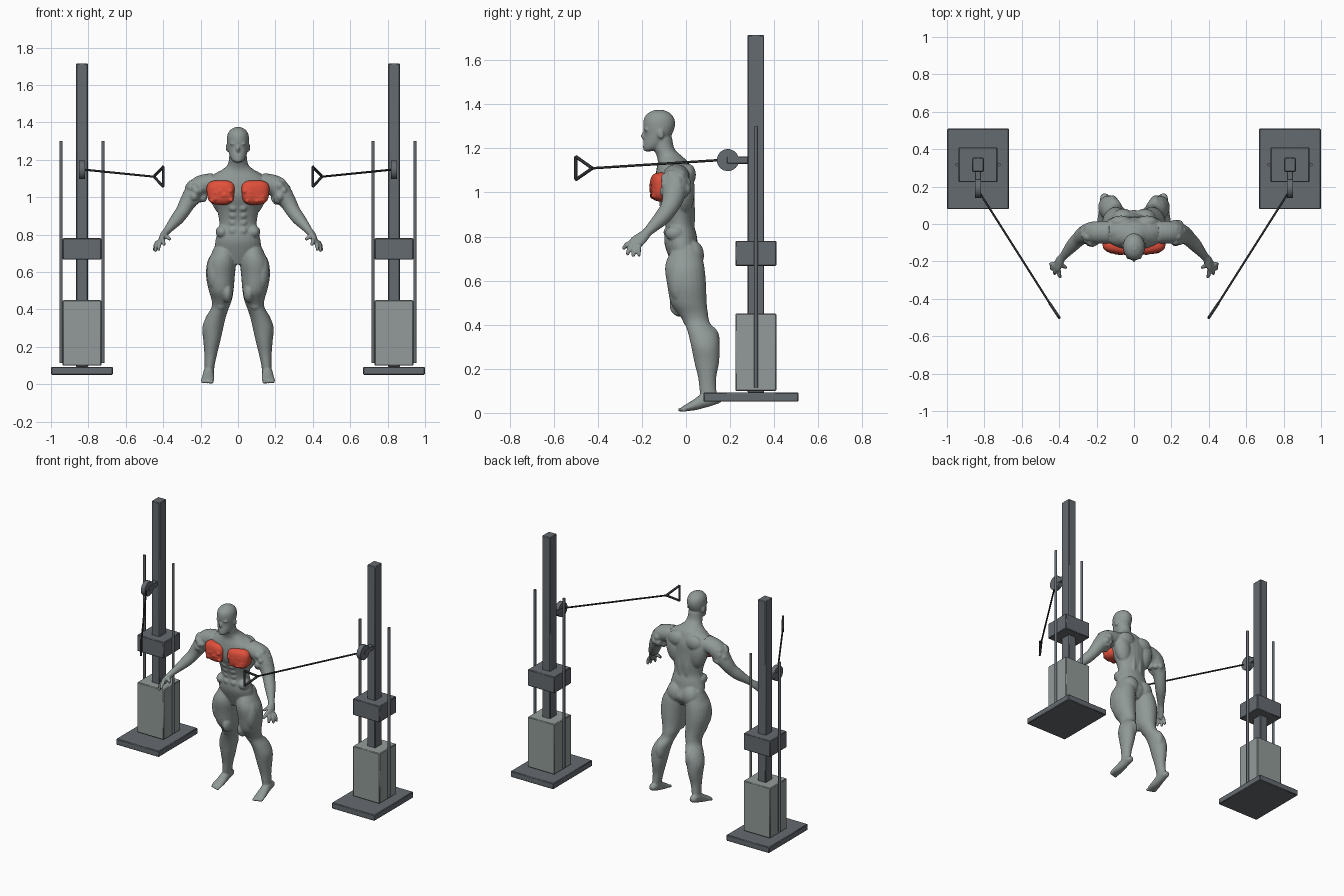
import bpy, bmesh, math, random
from mathutils import Vector, Matrix, Euler

cube = bpy.data.objects.get("Cube")
if cube:
    bpy.data.objects.remove(cube, do_unlink=True)
random.seed(4)


def material(name, rgb):
    m = bpy.data.materials.new(name)
    m.use_nodes = True
    m.diffuse_color = (*rgb, 1)
    m.node_tree.nodes["Principled BSDF"].inputs["Base Color"].default_value = (*rgb, 1)
    return m


SKIN = material("grey skin", (0.28, 0.32, 0.31))
STACK = material("pale weight grey", (0.29, 0.33, 0.32))
FRAME = material("steel grey", (0.13, 0.145, 0.16))
CABLE = material("dark cable", (0.025, 0.028, 0.032))
RED = material("muscle red", (0.75, 0.08, 0.045))


def finish(name, bm, mat):
    mesh = bpy.data.meshes.new(name)
    bm.to_mesh(mesh)
    bm.free()
    mesh.materials.append(mat)
    mesh.shade_smooth()
    mesh.set_sharp_from_angle(angle=0.6)
    ob = bpy.data.objects.new(name, mesh)
    bpy.context.collection.objects.link(ob)
    return ob


def fuse(ob, voxel, passes):
    r = ob.modifiers.new("fuse", 'REMESH')
    r.mode = 'VOXEL'
    r.voxel_size = voxel
    r.use_smooth_shade = True
    s = ob.modifiers.new("soften", 'SMOOTH')
    s.factor = 0.5
    s.iterations = passes


def box(name, center, size, mat, bevel=0.004):
    bm = bmesh.new()
    bmesh.ops.create_cube(bm, size=1, matrix=Matrix.LocRotScale(Vector(center), None, Vector(size)))
    ob = finish(name, bm, mat)
    b = ob.modifiers.new("edge", 'BEVEL')
    b.width, b.segments = bevel, 1


def rod(bm, a, b, radius, sides=12):
    a, b = Vector(a), Vector(b)
    rot = (b - a).to_track_quat('Z', 'Y')
    bmesh.ops.create_cone(bm, cap_ends=True, segments=sides, radius1=radius, radius2=radius,
                          depth=(b - a).length, matrix=Matrix.LocRotScale((a + b) / 2, rot, None))


def blob(bm, s, loc, size, rot=(0, 0, 0)):
    """Ellipsoid; s mirrors it across x."""
    mat = Matrix.LocRotScale(Vector(loc), Euler(rot), Vector(size))
    bmesh.ops.create_uvsphere(bm, u_segments=20, v_segments=12, radius=1,
                              matrix=Matrix.Diagonal((s, 1, 1, 1)) @ mat)


def loft(bm, s, rings, level=True, ref=(0, 1, 0), sides=24, steps=4):
    """Smooth tube through (x, y, z, half width, half depth) rings."""
    keys = [Vector(r) for r in rings]
    keys = [keys[0]] + keys + [keys[-1]]
    path = []
    for i in range(1, len(keys) - 2):
        a, b, c, d = keys[i - 1:i + 3]
        for k in range(steps):
            t = k / steps
            path.append(0.5 * (2 * b + (c - a) * t + (2 * a - 5 * b + 4 * c - d) * t ** 2
                               + (3 * b - a - 3 * c + d) * t ** 3))
    path.append(keys[-1])
    prev = None
    for i, p in enumerate(path):
        lo, hi = path[max(i - 1, 0)], path[min(i + 1, len(path) - 1)]
        axis = Vector((0, 0, 1)) if level else (Vector(hi[:3]) - Vector(lo[:3])).normalized()
        u = Vector(ref).cross(axis).normalized()
        v = axis.cross(u)
        ring = []
        for k in range(sides):
            ang = math.tau * k / sides
            q = Vector(p[:3]) + u * p[3] * math.cos(ang) + v * p[4] * math.sin(ang)
            ring.append(bm.verts.new((q.x * s, q.y, q.z)))
        if prev:
            for k in range(sides):
                n = (k + 1) % sides
                bm.faces.new((prev[k], prev[n], ring[n], ring[k]))
        else:
            bm.faces.new(ring[::-1])
        prev = ring
    bm.faces.new(prev)


# Cable machine, one tower per side
for s, side in ((1, "left"), (-1, "right")):
    cx, cy = s * 0.834, 0.317
    box(side + "_base_plate", (cx, 0.295, 0.072), (0.33, 0.43, 0.042), FRAME)
    box(side + "_column", (cx, cy, 0.903), (0.062, 0.076, 1.624), FRAME)
    box(side + "_weight_stack", (cx, cy, 0.275), (0.206, 0.186, 0.35), STACK)
    box(side + "_top_weight", (cx, cy, 0.724), (0.206, 0.186, 0.114), FRAME)
    box(side + "_pulley_bracket", (cx, 0.235, 1.147), (0.034, 0.1, 0.034), FRAME)
    bm = bmesh.new()
    for dx in (-0.112, 0.112):
        rod(bm, (cx + dx, cy, 0.115), (cx + dx, cy, 1.3), 0.009)
    finish(side + "_guide_rods", bm, FRAME)
    bm = bmesh.new()
    rod(bm, (cx - 0.015, 0.19, 1.147), (cx + 0.015, 0.19, 1.147), 0.05, 32)
    finish(side + "_pulley", bm, FRAME)
    apex = (s * 0.45, -0.425, 1.11)
    low, high = (s * 0.4, -0.5, 1.058), (s * 0.4, -0.5, 1.163)
    bm = bmesh.new()
    rod(bm, (s * 0.827, 0.17, 1.148), apex, 0.0055)
    finish(side + "_cable", bm, CABLE)
    bm = bmesh.new()
    for a, b in ((low, high), (low, apex), (high, apex)):
        rod(bm, a, b, 0.0075)
    finish(side + "_handle", bm, CABLE)

# Torso, neck and head
body = bmesh.new()
torso = [(-.005, .64, .04, .045), (0, .70, .115, .075), (-.02, .76, .122, .076), (-.025, .81, .110, .073),
         (-.028, .86, .10, .064), (-.035, .93, .112, .075), (-.05, 1.0, .138, .088), (-.052, 1.06, .16, .088),
         (-.055, 1.1, .15, .08), (-.06, 1.14, .095, .068), (-.078, 1.168, .06, .056), (-.10, 1.2, .049, .047),
         (-.11, 1.25, .046, .047)]
head = [(-.172, 1.187, .018, .018), (-.155, 1.2, .034, .04), (-.14, 1.225, .046, .053), (-.127, 1.26, .054, .062),
        (-.122, 1.3, .059, .072), (-.122, 1.335, .056, .069), (-.122, 1.36, .041, .05), (-.122, 1.375, .014, .018)]
for rings in (torso, head):
    loft(body, 1, [(0, *r) for r in rings])
blob(body, 1, (0, -.19, 1.257), (.009, .015, .018))
blob(body, 1, (0, -.186, 1.222), (.019, .009, .006))

leg = [(.075, 0, .76, .04, .05), (.08, -.005, .70, .062, .08), (.088, -.005, .65, .077, .09),
       (.094, .003, .58, .077, .088), (.09, .012, .50, .066, .082), (.087, .032, .45, .054, .068),
       (.095, .05, .41, .047, .058), (.118, .077, .36, .053, .067), (.135, .088, .30, .056, .064),
       (.14, .094, .23, .045, .056), (.146, .096, .16, .034, .041), (.152, .1, .1, .027, .038),
       (.155, .105, .06, .026, .038)]
foot = [(.155, .162, .063, .014, .012), (.156, .145, .064, .024, .023), (.157, .1, .062, .028, .034),
        (.16, .04, .036, .033, .024), (.163, 0, .022, .036, .015), (.164, -.018, .015, .03, .01)]
arm = [(.13, -.045, 1.075, .055, .06), (.2, -.045, 1.06, .056, .06), (.235, -.05, 1.02, .054, .058),
       (.27, -.06, .97, .044, .048), (.295, -.08, .925, .038, .04), (.325, -.11, .885, .035, .036),
       (.355, -.145, .85, .027, .028), (.38, -.175, .82, .02, .022), (.395, -.195, .80, .02, .027),
       (.408, -.222, .777, .016, .032), (.413, -.238, .762, .012, .029)]
fingers = [((.428, -.212, .765), (.447, -.212, .71)), ((.42, -.225, .765), (.443, -.24, .708)),
           ((.41, -.238, .768), (.425, -.267, .715)), ((.4, -.248, .773), (.392, -.286, .742)),
           ((.392, -.205, .795), (.36, -.235, .773))]
for s in (1, -1):
    loft(body, s, leg[::-1])
    loft(body, s, foot, level=False, ref=(0, 0, 1))
    loft(body, s, arm, level=False)
    for i in range(5):
        blob(body, s, (.139 + .0125 * i, -.024 + .004 * i, .014), (.0095 - .0006 * i, .014, .0095))
    for a, b in fingers:
        mid = (Vector(a) + Vector(b)) / 2 + Vector((.004, -.003, .004))
        loft(body, s, [(*a, .012, .012), (*mid, .0115, .0115), (*b, .008, .008)], level=False, sides=12)
    # Face
    blob(body, s, (.022, -.178, 1.286), (.022, .013, .007))
    blob(body, s, (.058, -.115, 1.265), (.007, .015, .023), (.2, 0, 0))
    # Trapezius, back, seat, thigh and calf muscles
    blob(body, s, (.075, -.045, 1.115), (.085, .045, .032), (0, .35, 0))
    blob(body, s, (.09, -.01, 1.01), (.06, .05, .11), (0, .2, 0))
    blob(body, s, (.07, .01, 1.08), (.06, .035, .05))
    blob(body, s, (.025, .01, .9), (.024, .032, .12))
    blob(body, s, (.058, .03, .715), (.06, .052, .068))
    blob(body, s, (.125, -.03, .6), (.043, .05, .1))
    blob(body, s, (.058, -.025, .49), (.03, .05, .055))
    blob(body, s, (.092, .008, .425), (.028, .024, .03))
    blob(body, s, (.115, .11, .325), (.032, .044, .07))
    # Abdominals and obliques
    for z, y in ((.82, -.088), (.865, -.083), (.905, -.092), (.945, -.107)):
        blob(body, s, (.026, y, z), (.022, .014, .02))
    blob(body, s, (.085, -.05, .815), (.034, .045, .035))
    # Bunched upper-arm muscles
    for i in range(30):
        d = Vector([random.gauss(0, 1) for _ in range(3)]).normalized()
        c = Vector((.222, -.05, 1.03)) + Vector((d.x * .05, d.y * .052, d.z * .058)) + Vector((-.3, 0, 0)) * d.z * .05
        r = random.uniform(.016, .025)
        blob(body, s, c, (r, r, r * 1.1))
fuse(finish("athlete_body", body, SKIN), 0.0055, 3)

# Highlighted chest muscles: squared pads with a knotted lower half
chest = bmesh.new()
for s in (1, -1):
    pad = bmesh.ops.create_uvsphere(chest, u_segments=32, v_segments=20, radius=1)["verts"]
    place = Matrix.LocRotScale(Vector((.09, -.108, 1.025)), Euler((0, 0, .18)), Vector((.076, .052, .066)))
    for v in pad:
        p = Vector([math.copysign(abs(c) ** .65, c) for c in v.co])
        p.x *= 1 + .08 * p.z
        q = place @ p
        v.co = (q.x * s, q.y, q.z)
    for i in range(16):
        x, z = random.uniform(.035, .14), random.uniform(.975, 1.035)
        r = random.uniform(.009, .015)
        blob(chest, s, (x, -.153 + max(0, x - .09) * .3, z), (r, r, r))
fuse(finish("chest_muscles", chest, RED), 0.005, 2)
